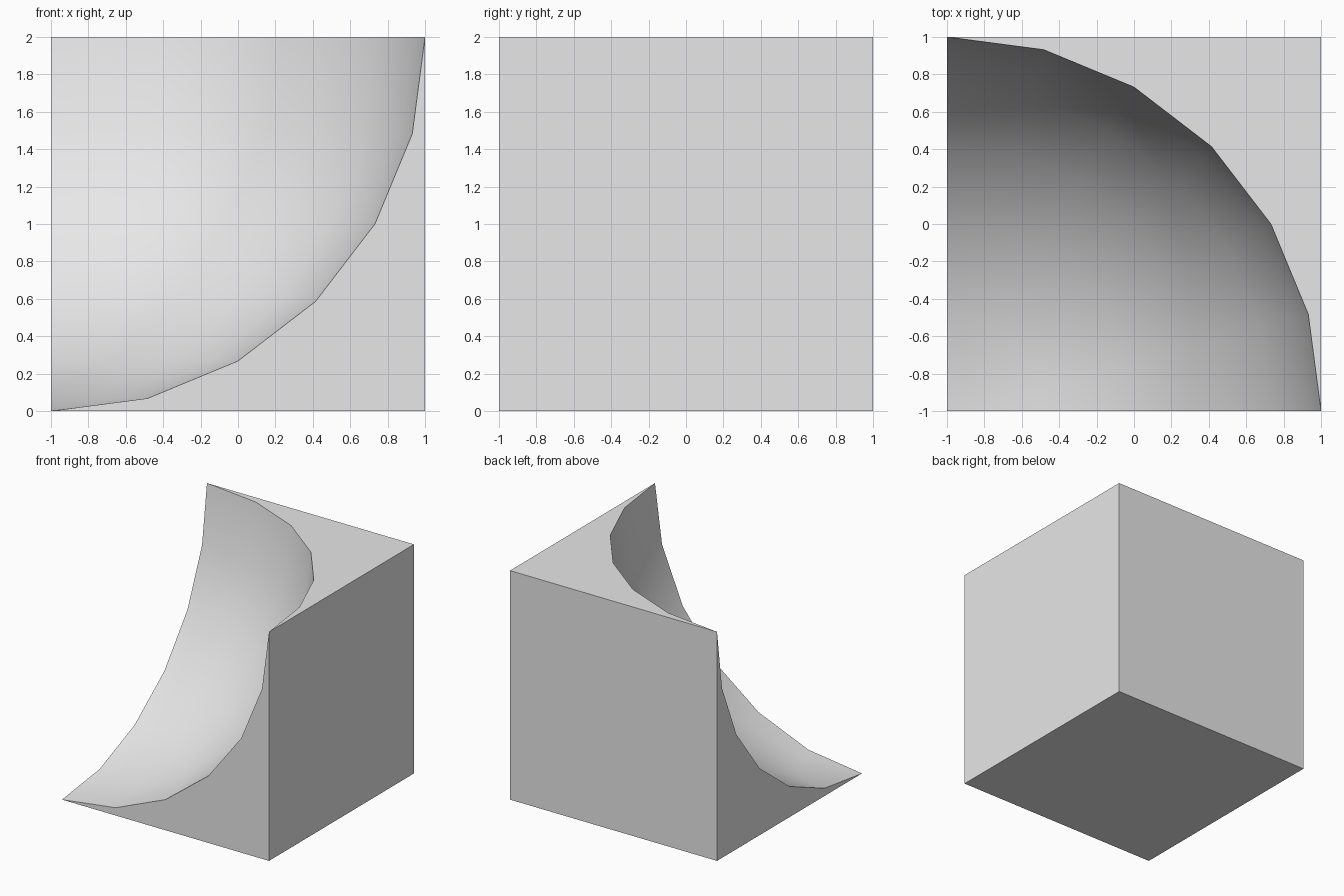
import bpy
import bmesh
from math import sin, cos, pi, radians
from mathutils import Vector

default_cube = bpy.data.objects.get("Cube")
if default_cube:
    bpy.data.objects.remove(default_cube, do_unlink=True)

STEPS = 6                            # segments per quarter turn
RADIUS = 2.0
CENTRE = Vector((-1, -1, 2))         # hollow is centred on a top corner

grey = bpy.data.materials.new("light grey")
grey.use_nodes = True
grey.diffuse_color = (0.8, 0.8, 0.8, 1)
grey.node_tree.nodes["Principled BSDF"].inputs["Base Color"].default_value = (0.8, 0.8, 0.8, 1)

bm = bmesh.new()

# Spherical hollow: rows run from the bottom tip up to the top rim
tip = bm.verts.new(CENTRE - Vector((0, 0, RADIUS)))
rows = []
for i in range(1, STEPS + 1):
    a = i * pi / 2 / STEPS
    row = []
    for j in range(STEPS + 1):
        b = j * pi / 2 / STEPS
        offset = Vector((sin(a) * cos(b), sin(a) * sin(b), -cos(a))) * RADIUS
        row.append(bm.verts.new(CENTRE + offset))
    rows.append(row)

for j in range(STEPS):
    bm.faces.new((tip, rows[0][j], rows[0][j + 1]))
for low, high in zip(rows, rows[1:]):
    for j in range(STEPS):
        bm.faces.new((low[j], high[j], high[j + 1], low[j + 1]))

# Remaining block corners
front_low = bm.verts.new((1, -1, 0))
side_low = bm.verts.new((-1, 1, 0))
back_low = bm.verts.new((1, 1, 0))
back_high = bm.verts.new((1, 1, 2))
front_high, side_high = rows[-1][0], rows[-1][-1]

# Three faces bitten by the hollow
bm.faces.new([tip] + [r[0] for r in rows] + [front_low])
bm.faces.new([tip] + [r[-1] for r in rows] + [side_low])
bm.faces.new(rows[-1] + [back_high])

# Three whole square faces
bm.faces.new((tip, front_low, back_low, side_low))
bm.faces.new((front_low, back_low, back_high, front_high))
bm.faces.new((side_low, back_low, back_high, side_high))

bmesh.ops.recalc_face_normals(bm, faces=bm.faces[:])
mesh = bpy.data.meshes.new("hollowed_corner_block")
bm.to_mesh(mesh)
bm.free()
mesh.materials.append(grey)

block = bpy.data.objects.new("hollowed_corner_block", mesh)
bpy.context.collection.objects.link(block)

# Smooth hollow, crisp block edges
bpy.ops.object.select_all(action="DESELECT")
block.select_set(True)
bpy.context.view_layer.objects.active = block
bpy.ops.object.shade_smooth_by_angle(angle=radians(30))
